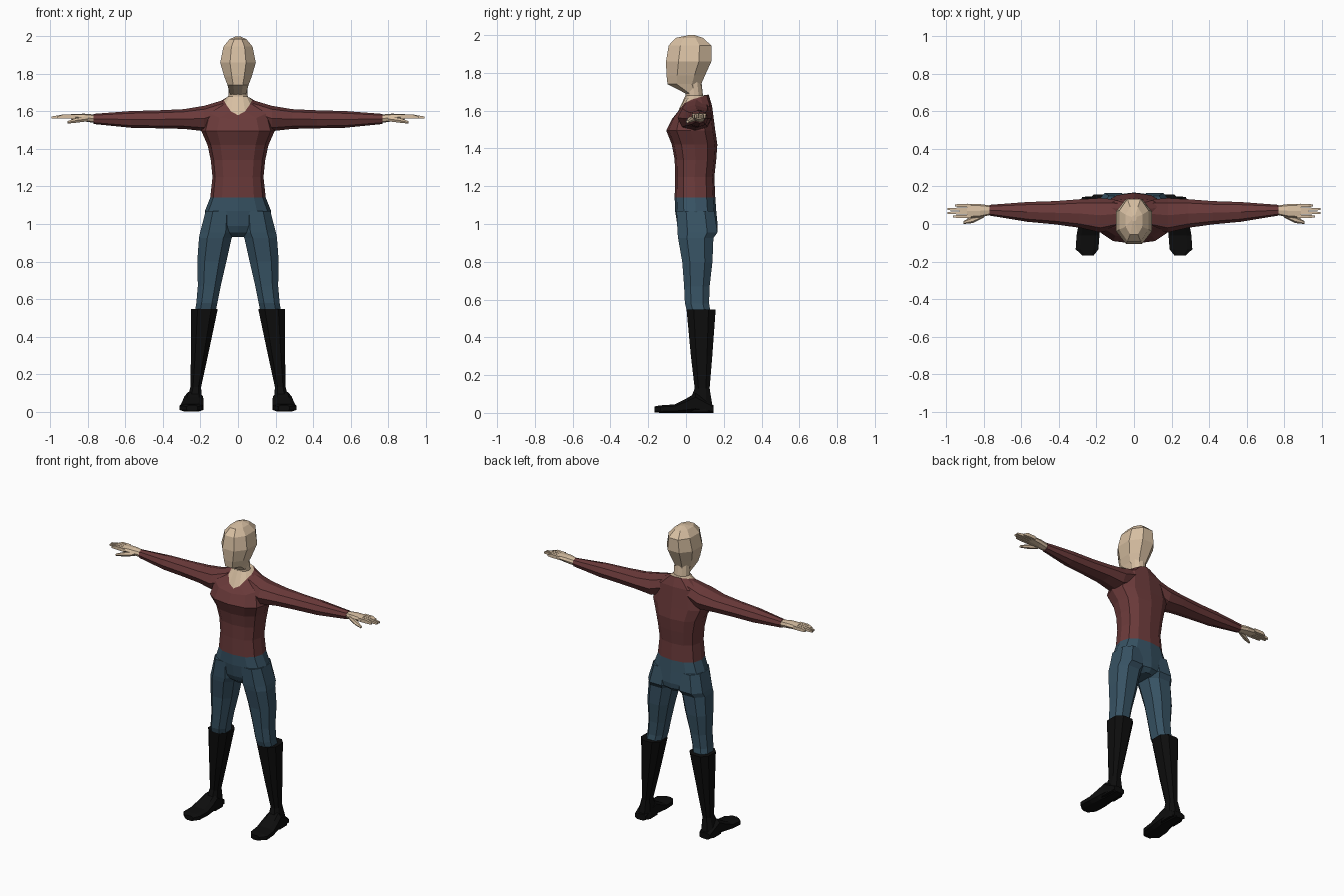
import bpy, bmesh, math


def material(name, rgb):
    m = bpy.data.materials.new(name)
    m.diffuse_color = (*rgb, 1)
    return m


SKIN = material("skin", (0.68, 0.52, 0.36))
SHIRT = material("red_shirt", (0.145, 0.042, 0.042))
PANTS = material("blue_trousers", (0.038, 0.085, 0.125))
BOOT = material("black_boots", (0.004, 0.004, 0.004))


def ring(axis, pos, a0, a1, b0, b1, n, e=2.0, phase=0.0, dip=0.0, lift=0.0):
    """Rounded section filling a0..a1 by b0..b1 across an axis; dip lowers its front, lift raises its back."""
    power = lambda v: math.copysign(abs(v) ** (2 / e), v) if abs(v) > 1e-6 else 0.0
    ang = [2 * math.pi * (i + phase) / n for i in range(n)]
    us, vs = [power(math.cos(t)) for t in ang], [power(math.sin(t)) for t in ang]
    mu, mv = max(map(abs, us)), max(map(abs, vs))
    pts = []
    for u, v in zip(us, vs):
        u, v = u / mu, v / mv
        a = (a0 + a1) / 2 + u * (a1 - a0) / 2
        b = (b0 + b1) / 2 + v * (b1 - b0) / 2
        p = pos - dip * max(0, -v) ** 2 + lift * max(0, v)
        pts.append({"x": (p, a, b), "y": (a, p, b), "z": (a, b, p)}[axis])
    return pts


def loft(name, mat, rings, mirror=False):
    bm = bmesh.new()
    loops = [[bm.verts.new(p) for p in r] for r in rings]
    n = len(loops[0])
    for lo, hi in zip(loops, loops[1:]):
        for i in range(n):
            j = (i + 1) % n
            bm.faces.new((lo[i], lo[j], hi[j], hi[i]))
    bm.faces.new(loops[0][::-1])
    bm.faces.new(loops[-1])
    bmesh.ops.recalc_face_normals(bm, faces=bm.faces[:])
    me = bpy.data.meshes.new(name)
    bm.to_mesh(me)
    bm.free()
    me.materials.append(mat)
    ob = bpy.data.objects.new(name, me)
    bpy.context.collection.objects.link(ob)
    if mirror:
        ob.modifiers.new("mirror", "MIRROR").use_axis[0] = True
    return ob


def body(z, w, y0, y1, n=12, e=2.5, **k):
    return ring("z", z, -w, w, y0, y1, n, e, **k)


# Shirt body, ending in a V-shaped collar
collar = body(1.66, 0.075, -0.05, 0.12, e=2, dip=0.08, lift=0.025)
loft("shirt_body", SHIRT, [
    body(1.14, 0.148, -0.06, 0.155),
    body(1.25, 0.136, -0.058, 0.15),
    body(1.34, 0.145, -0.06, 0.16),
    body(1.42, 0.162, -0.075, 0.166),
    body(1.495, 0.195, -0.105, 0.155),
    body(1.605, 0.17, -0.075, 0.138, dip=0.05, lift=0.02),
    collar])

# Neck, rising from the collar edge
loft("neck", SKIN, [
    collar,
    body(1.68, 0.052, -0.003, 0.09, e=2),
    body(1.77, 0.05, -0.01, 0.08, e=2)])

# Head
loft("head", SKIN, [body(z, w, a, b, n=8, e=2.2, phase=0.5) for z, w, a, b in (
    (1.69, 0.042, 0.0, 0.07),
    (1.74, 0.056, -0.098, 0.08),
    (1.785, 0.073, -0.103, 0.10),
    (1.86, 0.095, -0.106, 0.134),
    (1.945, 0.078, -0.092, 0.134),
    (1.985, 0.045, -0.055, 0.09),
    (2.0, 0.012, 0.015, 0.045))])

# Sleeves
loft("sleeve", SHIRT, [ring("x", x, a, b, c, d, 8, 2.2) for x, a, b, c, d in (
    (0.08, -0.02, 0.13, 1.53, 1.66),
    (0.18, -0.045, 0.138, 1.495, 1.63),
    (0.29, -0.02, 0.132, 1.507, 1.612),
    (0.42, -0.002, 0.122, 1.51, 1.606),
    (0.57, 0.012, 0.117, 1.513, 1.602),
    (0.77, 0.045, 0.102, 1.533, 1.587))], True)

# Hands: palm, four fingers and thumb
loft("palm", SKIN, [ring("x", x, a, b, c, d, 8, 2.5) for x, a, b, c, d in (
    (0.76, 0.05, 0.098, 1.538, 1.583),
    (0.82, 0.035, 0.106, 1.547, 1.588),
    (0.89, 0.03, 0.108, 1.556, 1.586))], True)
for i, tip in enumerate((0.965, 0.993, 0.995, 0.955)):
    y = 0.04 + i * 0.0195
    loft(f"finger_{i + 1}", SKIN, [ring("x", x, y - h, y + h, c, d, 4, phase=0.5) for x, h, c, d in (
        (0.87, 0.0085, 1.561, 1.583),
        (0.93, 0.0085, 1.562, 1.584),
        (tip, 0.005, 1.562, 1.573))], True)
loft("thumb", SKIN, [ring("x", x, a, b, c, d, 6) for x, a, b, c, d in (
    (0.80, 0.035, 0.06, 1.548, 1.572),
    (0.86, 0.005, 0.04, 1.54, 1.565),
    (0.91, 0.0, 0.015, 1.535, 1.548))], True)

# Trousers: hips and legs
loft("trouser_hips", PANTS, [body(z, w, a, b) for z, w, a, b in (
    (1.14, 0.148, -0.06, 0.155),
    (1.07, 0.176, -0.058, 0.16),
    (0.99, 0.165, -0.045, 0.168),
    (0.955, 0.10, -0.03, 0.165),
    (0.93, 0.04, 0.0, 0.14))])
loft("trouser_leg", PANTS, [ring("z", z, a, b, c, d, 8, 2.5, phase=0.5) for z, a, b, c, d in (
    (1.07, 0.02, 0.172, -0.05, 0.15),
    (0.955, 0.02, 0.202, -0.045, 0.166),
    (0.925, 0.034, 0.208, -0.042, 0.145),
    (0.80, 0.062, 0.217, -0.02, 0.14),
    (0.67, 0.092, 0.214, -0.01, 0.125),
    (0.58, 0.11, 0.222, -0.006, 0.122),
    (0.53, 0.12, 0.23, 0.008, 0.13))], True)

# Boots: shaft and foot
loft("boot_shaft", BOOT, [ring("z", z, a, b, c, d, 8, 2.6, phase=0.5) for z, a, b, c, d in (
    (0.547, 0.108, 0.25, 0.003, 0.157),
    (0.30, 0.16, 0.251, 0.026, 0.139),
    (0.13, 0.197, 0.254, 0.046, 0.125),
    (0.05, 0.19, 0.275, 0.015, 0.138),
    (0.005, 0.188, 0.285, 0.0, 0.146))], True)
loft("boot_foot", BOOT, [ring("y", y, a, b, c, d, 8, 3.2, phase=0.5) for y, a, b, c, d in (
    (0.145, 0.20, 0.278, 0.0, 0.04),
    (0.05, 0.187, 0.285, 0.0, 0.105),
    (0.0, 0.183, 0.295, 0.0, 0.075),
    (-0.06, 0.184, 0.306, 0.0, 0.045),
    (-0.135, 0.19, 0.311, 0.0, 0.04),
    (-0.168, 0.215, 0.275, 0.003, 0.034))], True)
